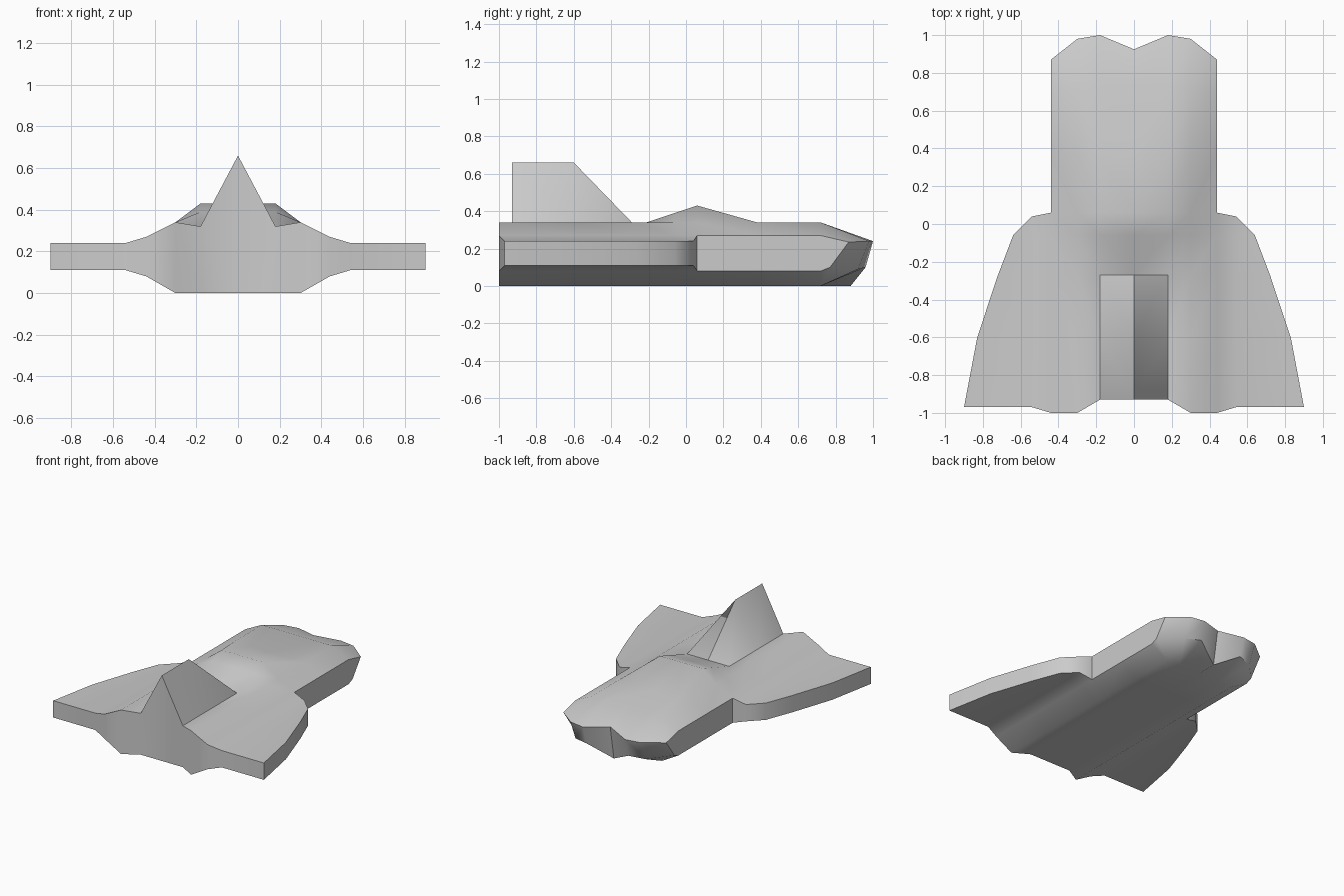
import bpy, bmesh, math

cube = bpy.data.objects.get("Cube")
if cube:
    bpy.data.objects.remove(cube, do_unlink=True)

# Hull stations along y, and the outline at tail, nose and wing edge
ROWS = [-0.93, -0.6, -0.27, -0.06, 0.06, 0.38, 0.72, 0.93]
COLS = [0, 0.18, 0.30, 0.44, 0.54]
WING_X = [0.9, 0.83, 0.72, 0.64, 0.54]
TAIL_Y = [-0.93, -0.93, -1, -1, -0.97, -0.97]
NOSE_TOP = [(0.925, 0.262), (1, 0.24), (0.98, 0.24), (0.87, 0.235)]
NOSE_LOW = [(0.88, 0), (0.96, 0.10), (0.92, 0.09), (0.77, 0.10)]
SPINE_Z = [0.66, 0.66, 0.32, 0.39, 0.43, 0.34, 0.34]
DECK_Z = [0.32, 0.32, 0.32, 0.39, 0.43, 0.34, 0.34]
TOP_Z = [0, 0, 0.34, 0.27, 0.24, 0.24]
LOW_Z = [0, 0, 0, 0.08, 0.11, 0.11]
LAST, ROOT, WING_ROW = len(ROWS) - 1, 3, 4


def point(r, c, upper):
    if r == LAST:
        y, z = (NOSE_TOP if upper else NOSE_LOW)[c]
        return COLS[c], y, z
    x = WING_X[r] if c == 5 else COLS[c]
    y = TAIL_Y[c] if r == 0 else ROWS[r]
    if r == WING_ROW and c >= 4:
        y = 0.04
    z = LOW_Z[c]
    if upper:
        z = SPINE_Z[r] if c == 0 else DECK_Z[r] if c == 1 else TOP_Z[c]
    return x, y, z


bm = bmesh.new()
grid = {}
for r in range(len(ROWS)):
    for c in range(6 if r <= WING_ROW else ROOT + 1):
        for upper in (True, False):
            grid[r, c, upper] = bm.verts.new(point(r, c, upper))

# Upper and lower skins
for r in range(LAST):
    for c in range(5 if r < WING_ROW else ROOT):
        for upper in (True, False):
            ring = [(r, c), (r, c + 1), (r + 1, c + 1), (r + 1, c)]
            bm.faces.new([grid[p + (upper,)] for p in ring])

# Side walls around tail, wing edge, flank and nose
rim = [(0, c) for c in range(6)] + [(r, 5) for r in range(1, 5)]
rim += [(WING_ROW, 4)] + [(r, ROOT) for r in range(WING_ROW, LAST + 1)]
rim += [(LAST, c) for c in (2, 1, 0)]
for a, b in zip(rim, rim[1:]):
    bm.faces.new([grid[a + (False,)], grid[b + (False,)],
                  grid[b + (True,)], grid[a + (True,)]])

# Mirror to the other half and weld
bmesh.ops.remove_doubles(bm, verts=bm.verts[:], dist=0.001)
bmesh.ops.mirror(bm, geom=bm.verts[:] + bm.edges[:] + bm.faces[:],
                 axis='X', merge_dist=0.001)
bmesh.ops.remove_doubles(bm, verts=bm.verts[:], dist=0.001)
bmesh.ops.recalc_face_normals(bm, faces=bm.faces[:])
mesh = bpy.data.meshes.new("spacecraft_hull")
bm.to_mesh(mesh)
bm.free()

# Single grey paint
grey = bpy.data.materials.new("hull_grey")
grey.use_nodes = True
color = (0.6, 0.6, 0.6, 1)
grey.diffuse_color = color
grey.node_tree.nodes["Principled BSDF"].inputs["Base Color"].default_value = color
mesh.materials.append(grey)

hull = bpy.data.objects.new("spacecraft_hull", mesh)
bpy.context.collection.objects.link(hull)
bpy.ops.object.select_all(action='DESELECT')
hull.select_set(True)
bpy.context.view_layer.objects.active = hull
bpy.ops.object.shade_smooth_by_angle(angle=math.radians(40))
